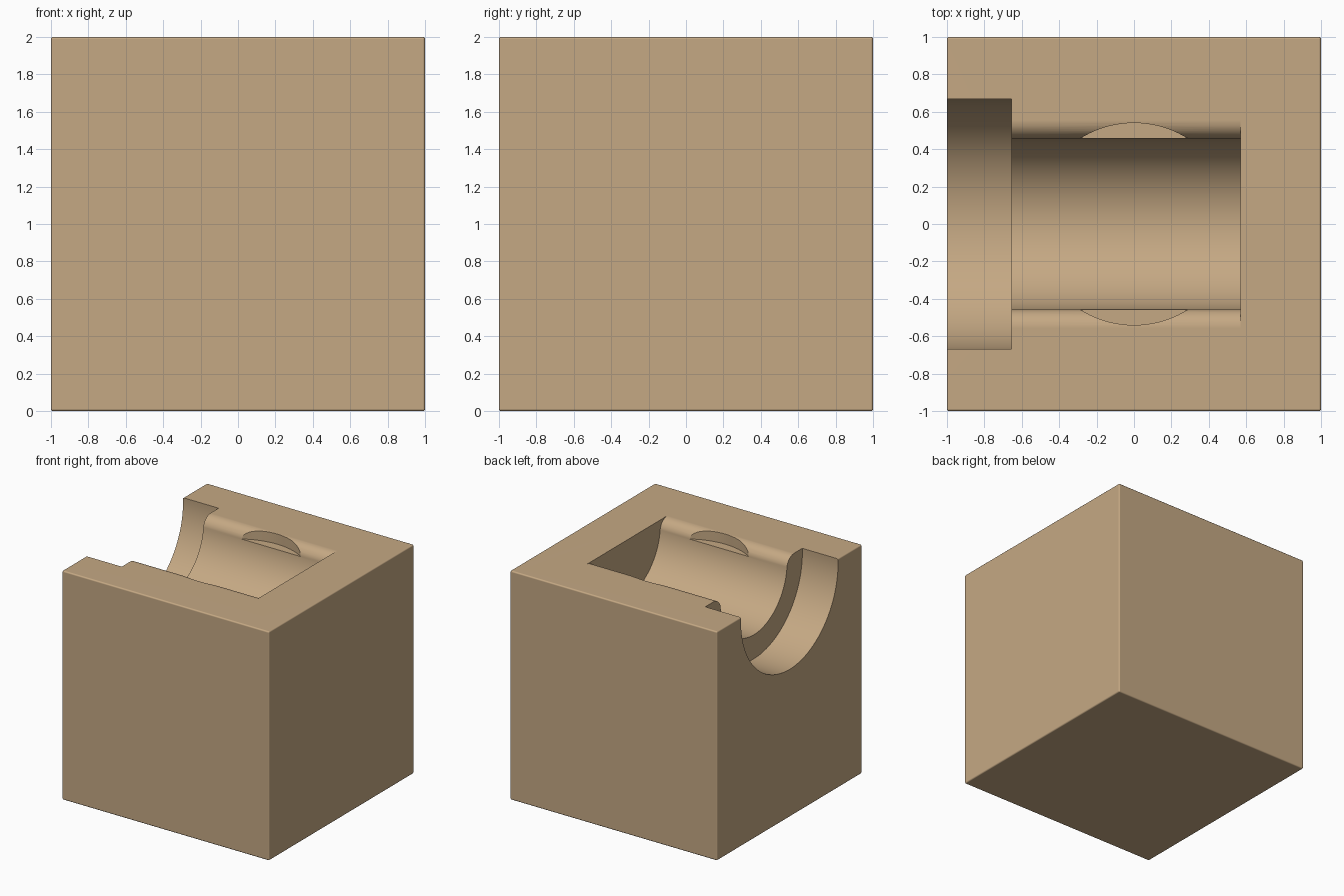
import bpy
import bmesh
from math import sin, cos, pi, asin, radians

if "Cube" in bpy.data.objects:
    bpy.data.objects.remove(bpy.data.objects["Cube"], do_unlink=True)

TOP = 2.0        # top face height
AXIS_Z = 1.96    # height of the channel axis


def link(name, bm):
    bmesh.ops.recalc_face_normals(bm, faces=bm.faces)
    mesh = bpy.data.meshes.new(name)
    bm.to_mesh(mesh)
    bm.free()
    obj = bpy.data.objects.new(name, mesh)
    bpy.context.scene.collection.objects.link(obj)
    return obj


def prism(name, points, axis, start, end):
    """Extrude a 2D outline along x (points are y, z) or z (points are x, y)."""
    bm = bmesh.new()
    place = (lambda a, b: (start, a, b)) if axis == "x" else (lambda a, b: (a, b, start))
    face = bm.faces.new([bm.verts.new(place(a, b)) for a, b in points])
    moved = bmesh.ops.extrude_face_region(bm, geom=[face])["geom"]
    step = (end - start, 0, 0) if axis == "x" else (0, 0, end - start)
    bmesh.ops.translate(bm, vec=step,
                        verts=[v for v in moved if isinstance(v, bmesh.types.BMVert)])
    return link(name, bm)


def circle(radius, cy, count=96):
    return [(radius * cos(2 * pi * i / count), cy + radius * sin(2 * pi * i / count))
            for i in range(count)]


# Solid block with finely softened edges
bm = bmesh.new()
bmesh.ops.create_cube(bm, size=2)
bmesh.ops.translate(bm, verts=bm.verts, vec=(0, 0, 1))
bmesh.ops.bevel(bm, geom=bm.edges[:], offset=0.012, segments=3, profile=0.5, affect="EDGES")
block = link("channel_block", bm)

# Channel outline: round bottom flaring into rounded lips at the top
R, LIP = 0.46, 0.1
drop = asin((AXIS_Z - (TOP - LIP)) / R)
lip_y = R * cos(drop) + LIP
half = [(lip_y, TOP + 0.2)]
half += [(lip_y - LIP * sin(t * pi / 20), TOP - LIP + LIP * cos(t * pi / 20)) for t in range(11)]
arc = [drop + (pi - 2 * drop) * i / 48 for i in range(1, 48)]
outline = half + [(R * cos(a), AXIS_Z - R * sin(a)) for a in arc]
outline += [(-y, z) for y, z in reversed(half)]

cutters = [
    prism("channel_cutter", outline, "x", -0.7, 0.57),
    prism("wide_mouth_cutter", circle(0.67, AXIS_Z), "x", -1.2, -0.655),
    prism("side_recess_cutter", circle(0.54, 0), "z", TOP - 0.09, TOP + 0.3),
]

bpy.context.view_layer.objects.active = block
for cutter in cutters:
    cutter.hide_render = True
    mod = block.modifiers.new("cut", "BOOLEAN")
    mod.operation = "DIFFERENCE"
    mod.solver = "EXACT"
    mod.object = cutter
    bpy.ops.object.modifier_apply(modifier=mod.name)
    bpy.data.objects.remove(cutter, do_unlink=True)

# Single tan finish
tan = bpy.data.materials.new("warm_tan")
tan.use_nodes = True
color = (0.56, 0.395, 0.23, 1)
tan.diffuse_color = color
tan.node_tree.nodes["Principled BSDF"].inputs["Base Color"].default_value = color
block.data.materials.clear()
block.data.materials.append(tan)
for poly in block.data.polygons:
    poly.material_index = 0

# Smooth curves, crisp corners
bpy.ops.object.select_all(action="DESELECT")
block.select_set(True)
bpy.ops.object.shade_smooth_by_angle(angle=radians(35))
weighted = block.modifiers.new("flat_face_normals", "WEIGHTED_NORMAL")
weighted.keep_sharp = True
